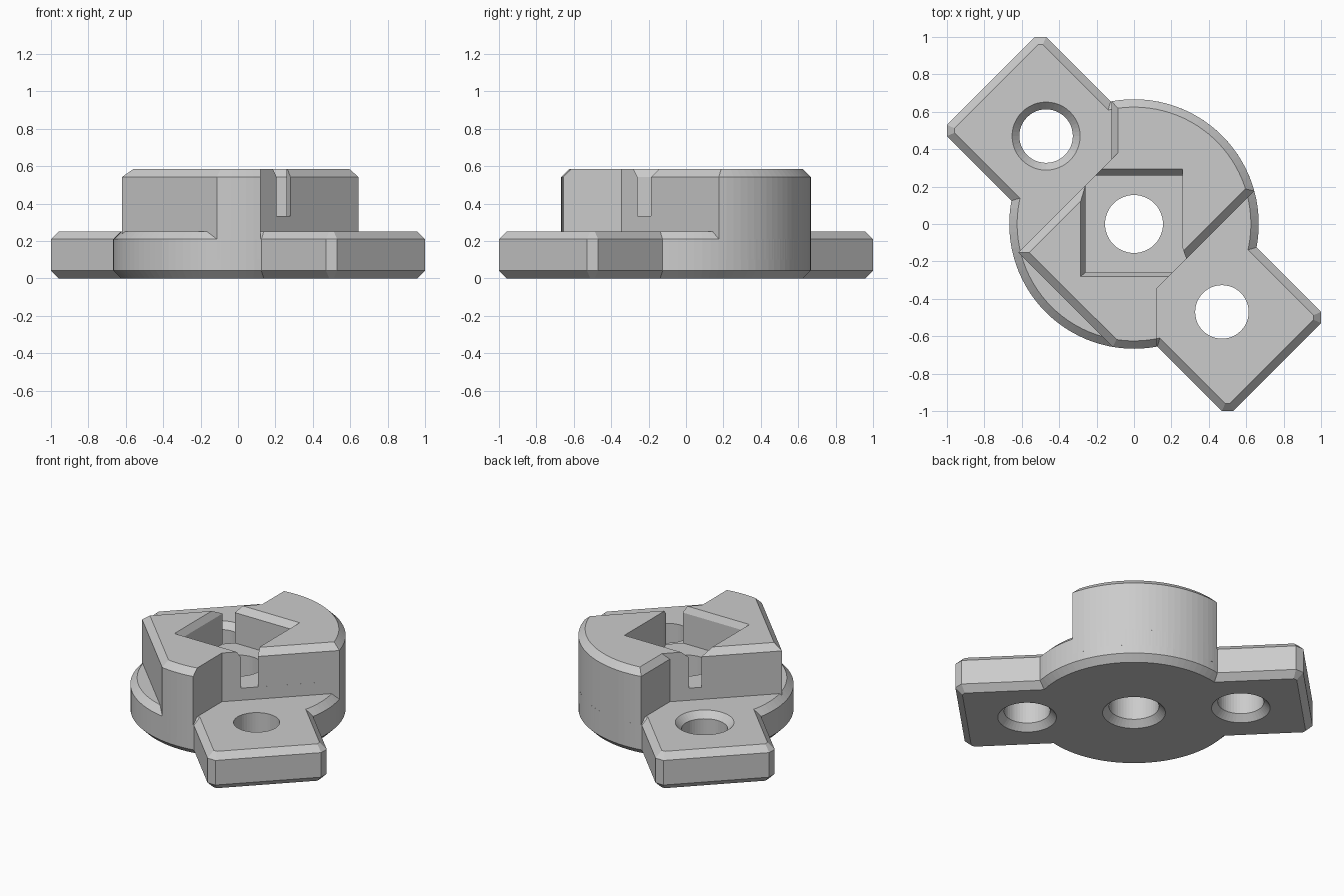
import bpy, bmesh
from math import sin, cos, radians, sqrt
from mathutils import Vector

cube = bpy.data.objects.get("Cube")
if cube:
    bpy.data.objects.remove(cube, do_unlink=True)

grey = bpy.data.materials.new("plain grey")
grey.use_nodes = True
grey.diffuse_color = (0.6, 0.6, 0.6, 1)
grey.node_tree.nodes["Principled BSDF"].inputs["Base Color"].default_value = grey.diffuse_color

R = 0.667          # disc radius
C = 0.042          # common chamfer
BASE, FLOOR, TOP = 0.252, 0.335, 0.585


def arc(start, end, count, radius=R, centre=(0, 0)):
    steps = [radians(start + (end - start) * i / count) for i in range(count + 1)]
    return [Vector((centre[0] + radius * cos(a), centre[1] + radius * sin(a))) for a in steps]


def diagonal(u, v):
    """Point given along (u) and across (v) the diagonal bar."""
    return Vector((u + v, v - u)) / sqrt(2)


def inset(points, offsets):
    """Move every edge inward by its own offset and mitre the corners."""
    result = []
    for i, p in enumerate(points):
        d1 = (p - points[i - 1]).normalized()
        d2 = (points[(i + 1) % len(points)] - p).normalized()
        n1, n2 = Vector((-d1.y, d1.x)), Vector((-d2.y, d2.x))
        a, b = offsets[i - 1], offsets[i]
        det = n1.x * n2.y - n1.y * n2.x
        if abs(det) < 1e-5:
            result.append(p + n1 * a)
        else:
            result.append(p + Vector((a * n2.y - b * n1.y, b * n1.x - a * n2.x)) / det)
    return result


def loft(name, rings):
    """Solid through a stack of (outline, height) rings."""
    bm = bmesh.new()
    loops = [[bm.verts.new((p.x, p.y, z)) for p in pts] for pts, z in rings]
    n = len(loops[0])
    bm.faces.new(loops[0][::-1])
    bm.faces.new(loops[-1])
    for low, high in zip(loops, loops[1:]):
        for i in range(n):
            j = (i + 1) % n
            bm.faces.new((low[i], low[j], high[j], high[i]))
    bmesh.ops.recalc_face_normals(bm, faces=bm.faces)
    mesh = bpy.data.meshes.new(name)
    bm.to_mesh(mesh)
    bm.free()
    mesh.materials.append(grey)
    obj = bpy.data.objects.new(name, mesh)
    bpy.context.collection.objects.link(obj)
    return obj


def plate(name, points):
    small = inset(points, [C] * len(points))
    return loft(name, [(small, 0), (points, C), (points, BASE - C), (small, BASE)])


def jaw(name, edges):
    """Upper block; each entry is a corner and the chamfer of the edge leaving it."""
    points = [Vector(p) for p, _ in edges]
    top = inset(points, [c for _, c in edges])
    return loft(name, [(points, FLOOR), (points, TOP - C), (top, TOP)])


# Base disc and diagonal mounting bar
disc = plate("base_disc", arc(0, 360, 96)[:-1])
L, W = 1.082, 0.375
bar = plate("mounting_bar", [diagonal(u, v) for u, v in (
    (-L, -W + C), (-L + C, -W), (L - C, -W), (L, -W + C),
    (L, W - C), (L - C, W), (-L + C, W), (-L, W - C))])

# Outline shared by the upper body
back_arc = arc(15.3, 100.4, 24)
front_arc = arc(260.25, 280.4, 6)
back_notch, front_notch = (-0.12, 0.346), (0.12, -0.346)
flat_corner = (-0.619, -0.152)
body = back_arc + [Vector(back_notch), Vector(flat_corner)] + front_arc + [Vector(front_notch)]
socket_floor = loft("socket_floor", [(body, 0.1), (body, FLOOR)])

# Two jaws around the open-cornered square pocket
P, Q = 0.26, 0.206
jaw("back_jaw",
    [(p, C) for p in back_arc[:-1]] + [(back_arc[-1], 0.035), (back_notch, 0),
     ((-Q, P), 0.035), ((P, P), 0), ((P, -0.13), 0), ((0.28, -0.186), C)])
jaw("front_jaw",
    [((-P, Q), C), (flat_corner, C)] + [(p, C) for p in front_arc[:-1]] +
    [(front_arc[-1], 0), (front_notch, 0), ((Q, -P), 0.02), ((-P, -P), 0.025)])


# Countersunk holes
def hole_cutter(name, centre, radius, sink, top_z, top_sink):
    ring = lambda r: arc(0, 360, 48, r, centre)[:-1]
    rings = [(ring(sink), -0.02), (ring(sink), 0), (ring(radius), C)]
    if top_sink:
        rings += [(ring(radius), top_z - C), (ring(sink), top_z), (ring(sink), top_z + 0.02)]
    else:
        rings += [(ring(radius), top_z + 0.05)]
    cutter = loft(name, rings)
    cutter.hide_render = True
    return cutter


H = 0.47
cutters = [hole_cutter("centre_cutter", (0, 0), 0.155, 0.195, FLOOR, False),
           hole_cutter("front_cutter", (H, -H), 0.143, 0.182, BASE, False),
           hole_cutter("back_cutter", (-H, H), 0.143, 0.182, BASE, True)]
for part, used in ((disc, cutters), (bar, cutters), (socket_floor, cutters[:1])):
    bpy.context.view_layer.objects.active = part
    for cutter in used:
        mod = part.modifiers.new("hole", "BOOLEAN")
        mod.operation = "DIFFERENCE"
        mod.solver = "EXACT"
        mod.object = cutter
        bpy.ops.object.modifier_apply(modifier=mod.name)
for cutter in cutters:
    bpy.data.objects.remove(cutter, do_unlink=True)
